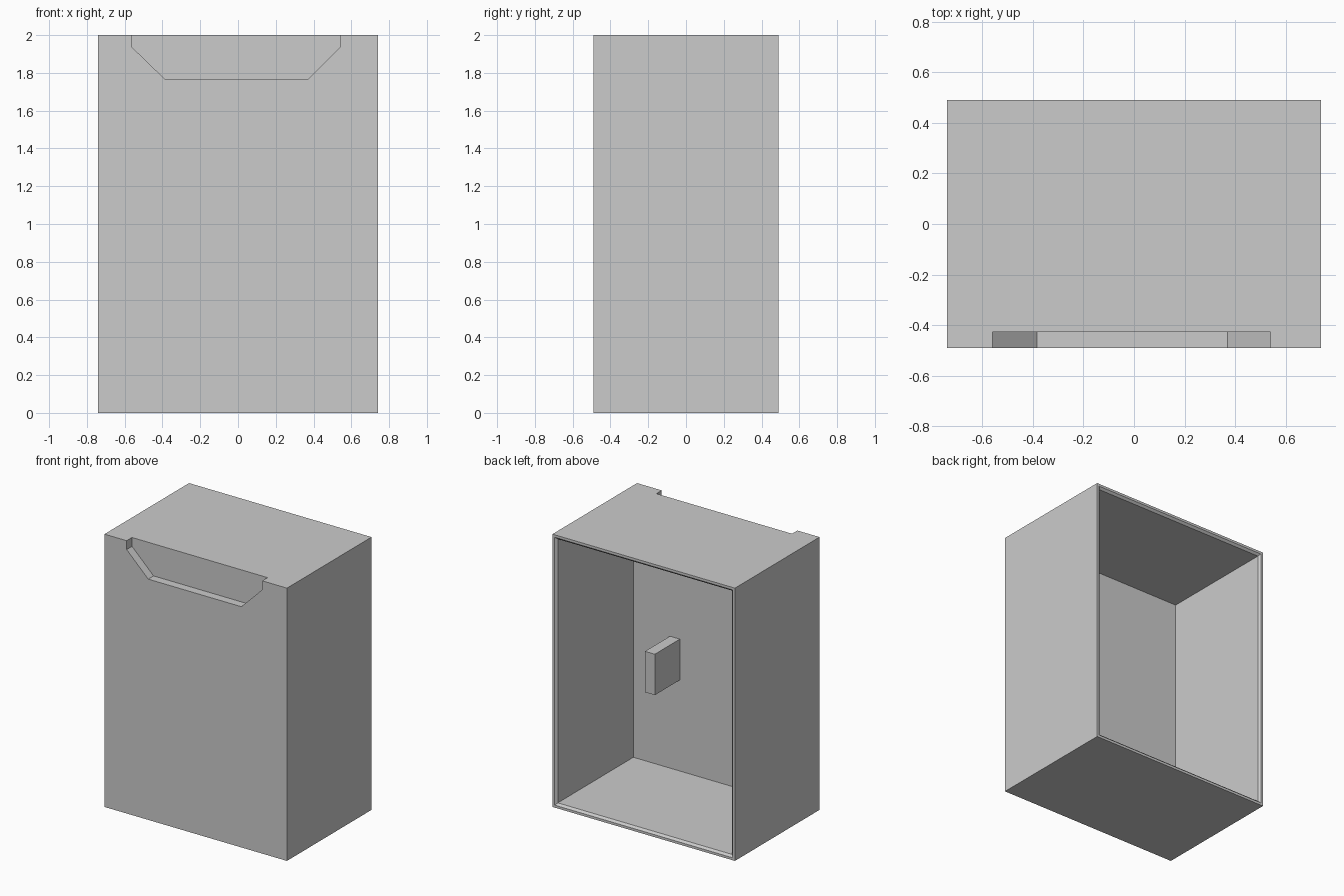
import bpy
import bmesh

cube = bpy.data.objects.get("Cube")
if cube:
    bpy.data.objects.remove(cube, do_unlink=True)

W, D, H = 0.74, 0.49, 2.0      # half width, half depth, height
RIM, WALL = 0.018, 0.033       # flat rim width, wall thickness
PANEL_Y = -0.40                # inner side of the front panel

grey = bpy.data.materials.new("light_grey")
grey.use_nodes = True
colour = (0.6, 0.6, 0.6, 1.0)
grey.diffuse_color = colour
grey.node_tree.nodes["Principled BSDF"].inputs["Base Color"].default_value = colour


def make_object(name, bm):
    bmesh.ops.recalc_face_normals(bm, faces=bm.faces)
    mesh = bpy.data.meshes.new(name)
    bm.to_mesh(mesh)
    bm.free()
    mesh.materials.append(grey)
    obj = bpy.data.objects.new(name, mesh)
    bpy.context.collection.objects.link(obj)
    return obj


def loft(name, rings):
    """Skin a list of equal point rings and cap both ends."""
    bm = bmesh.new()
    loops = [[bm.verts.new(p) for p in ring] for ring in rings]
    for a, b in zip(loops, loops[1:]):
        for i in range(len(a)):
            j = (i + 1) % len(a)
            bm.faces.new((a[i], a[j], b[j], b[i]))
    bm.faces.new(loops[0])
    bm.faces.new(loops[-1])
    return make_object(name, bm)


def rect(y, inset=0.0):
    x, lo, hi = W - inset, inset, H - inset
    return [(-x, y, lo), (x, y, lo), (x, y, hi), (-x, y, hi)]


# Open-backed case with a chamfered inner rim
case = loft("case", [
    rect(-D), rect(D), rect(D, RIM),
    rect(D - 0.015, WALL), rect(PANEL_Y, WALL),
])

# Grip recess cut in the top of the front panel
outline = [(-0.56, 2.1), (-0.56, 1.935), (-0.385, 1.765),
           (0.37, 1.765), (0.54, 1.935), (0.54, 2.1)]
cutter = loft("recess_cutter", [[(x, y, z) for x, z in outline]
                                for y in (-0.6, -0.428)])
cutter.hide_render = True
cut = case.modifiers.new("grip_recess", 'BOOLEAN')
cut.operation = 'DIFFERENCE'
cut.solver = 'EXACT'
cut.object = cutter
bpy.context.view_layer.objects.active = case
bpy.ops.object.modifier_apply(modifier=cut.name)
bpy.data.objects.remove(cutter, do_unlink=True)

# Latch block standing on the inside of the front panel
loft("inner_block", [[(x, y, z) for x, z in
                      ((0.33, 0.7), (0.41, 0.7), (0.41, 1.0), (0.33, 1.0))]
                     for y in (PANEL_Y, -0.11)])
